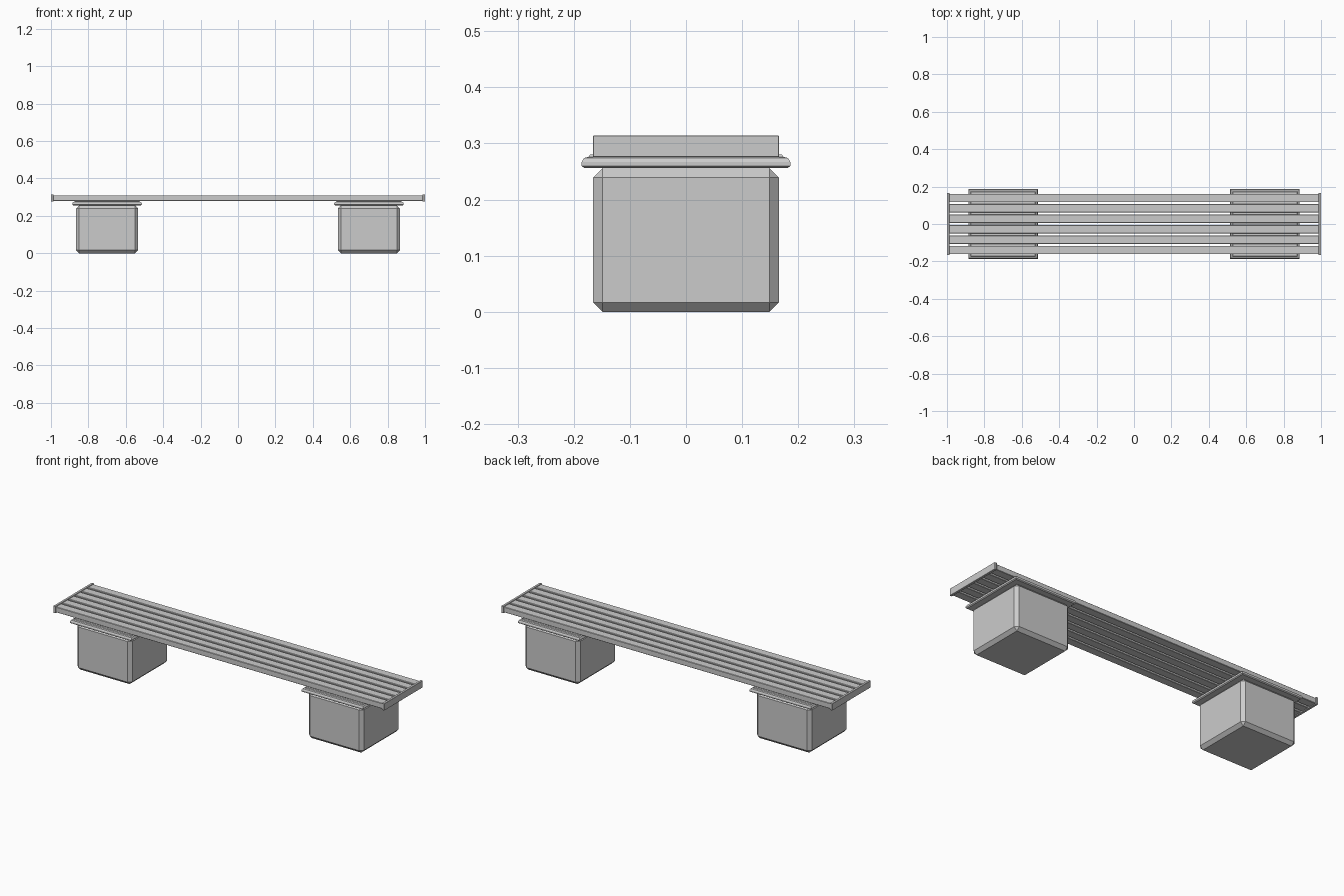
import bpy, bmesh

if "Cube" in bpy.data.objects:
    bpy.data.objects.remove(bpy.data.objects["Cube"])


def mesh_object(name, bm):
    bmesh.ops.recalc_face_normals(bm, faces=bm.faces)
    me = bpy.data.meshes.new(name)
    bm.to_mesh(me)
    bm.free()
    ob = bpy.data.objects.new(name, me)
    bpy.context.collection.objects.link(ob)
    return ob


def box(name, x, y, z, bevel=0.0):
    """Box from (min, max) ranges, with optional flat chamfer."""
    bm = bmesh.new()
    bmesh.ops.create_cube(bm, size=1)
    for v in bm.verts:
        for i, (lo, hi) in enumerate((x, y, z)):
            v.co[i] = lo if v.co[i] < 0 else hi
    if bevel:
        bmesh.ops.bevel(bm, geom=bm.edges[:], offset=bevel, segments=1,
                        profile=0.5, affect='EDGES')
    return mesh_object(name, bm)


def square_loft(name, cx, profile):
    """Stack of square rings given as (half width, z)."""
    bm = bmesh.new()
    rings = [[bm.verts.new((cx + sx * h, sy * h, z))
              for sx, sy in ((-1, -1), (1, -1), (1, 1), (-1, 1))]
             for h, z in profile]
    for a, b in zip(rings, rings[1:]):
        for i in range(4):
            j = (i + 1) % 4
            bm.faces.new((a[i], a[j], b[j], b[i]))
    bm.faces.new(rings[0][::-1])
    bm.faces.new(rings[-1])
    return mesh_object(name, bm)


PAD = [(0.181, 0.256), (0.186, 0.260), (0.186, 0.267),
       (0.182, 0.274), (0.174, 0.276), (0.171, 0.280)]

for side, s in (("left", -1), ("right", 1)):
    cx = 0.70 * s
    # Chamfered block foot
    box(side + "_block", (cx - 0.166, cx + 0.166), (-0.166, 0.166),
        (0, 0.256), 0.017)
    # Moulded pad between block and seat
    square_loft(side + "_pad", cx, PAD)
    # Strip closing the slat ends
    box(side + "_end_strip", sorted((0.987 * s, s)), (-0.166, 0.166),
        (0.276, 0.314), 0.001)

# Seat slats
for i in range(6):
    y = (i - 2.5) * 0.0556
    box(f"seat_slat_{i + 1}", (-0.99, 0.99), (y - 0.0225, y + 0.0225),
        (0.280, 0.310), 0.002)
